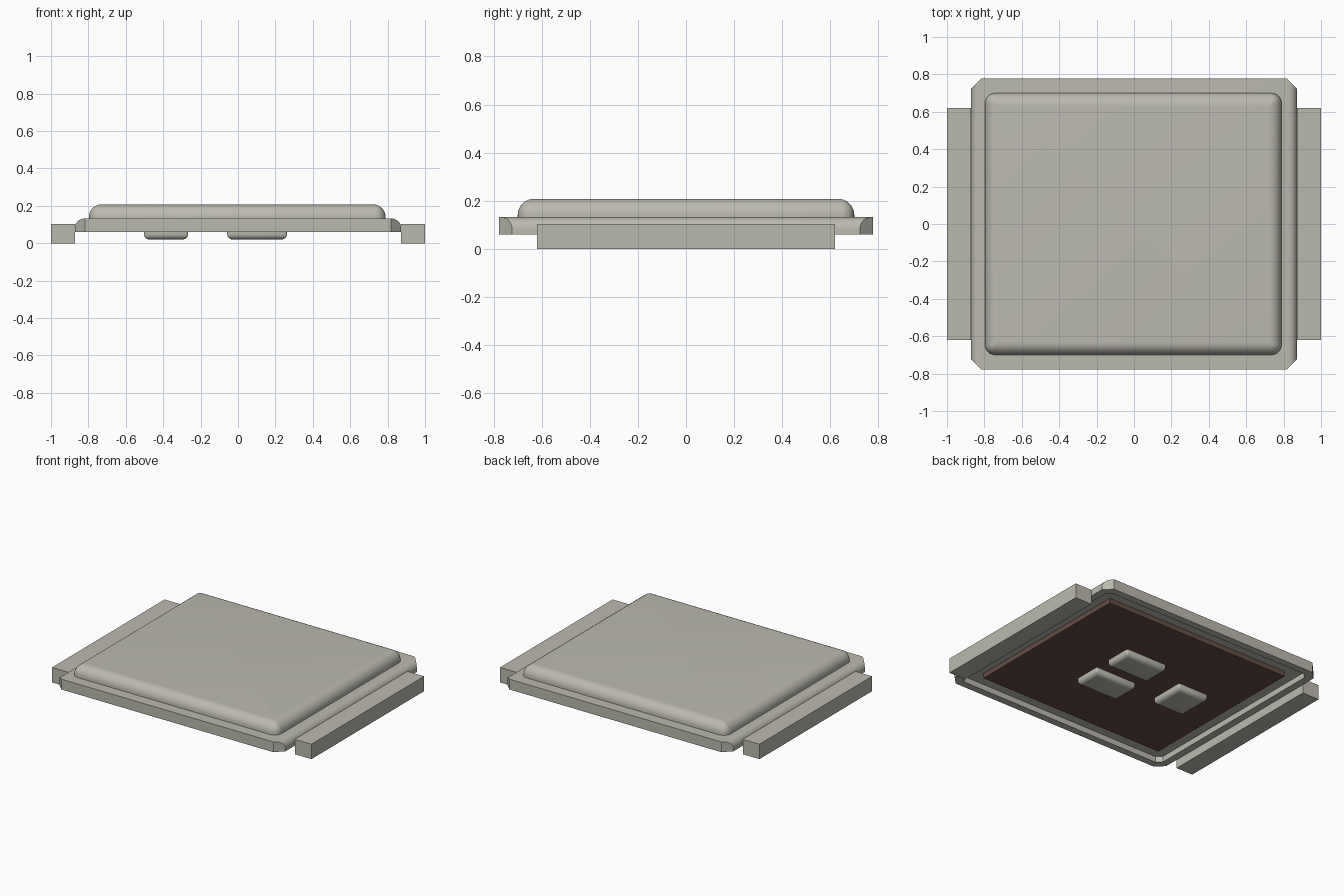
import bpy, bmesh
from math import sin, cos, pi, radians

cube = bpy.data.objects.get("Cube")
if cube:
    bpy.data.objects.remove(cube)


def material(name, color):
    m = bpy.data.materials.new(name)
    m.use_nodes = True
    m.diffuse_color = (*color, 1)
    m.node_tree.nodes["Principled BSDF"].inputs["Base Color"].default_value = (*color, 1)
    return m


metal = material("warm grey metal", (0.5, 0.49, 0.43))
die_brown = material("dark brown", (0.13, 0.075, 0.06))


def outline(hx, hy, corner, segs):
    """Rectangle with rounded corners (one segment gives a chamfer)."""
    pts = []
    for k, (sx, sy) in enumerate([(1, 1), (-1, 1), (-1, -1), (1, -1)]):
        for i in range(segs + 1):
            a = (k + i / segs) * pi / 2
            pts.append((sx * (hx - corner) + corner * cos(a),
                        sy * (hy - corner) + corner * sin(a)))
    return pts


def loft(name, rings, mat, segs=1, center=(0, 0)):
    """Skin a stack of (half x, half y, corner, z) rings and cap both ends."""
    bm = bmesh.new()
    loops = [[bm.verts.new((x + center[0], y + center[1], z))
              for x, y in outline(hx, hy, c, segs)] for hx, hy, c, z in rings]
    n = len(loops[0])
    for a, b in zip(loops, loops[1:]):
        for i in range(n):
            j = (i + 1) % n
            bm.faces.new((a[i], a[j], b[j], b[i]))
    bm.faces.new(loops[0][::-1])
    bm.faces.new(loops[-1])
    bmesh.ops.recalc_face_normals(bm, faces=bm.faces)
    mesh = bpy.data.meshes.new(name)
    bm.to_mesh(mesh)
    bm.free()
    mesh.materials.append(mat)
    obj = bpy.data.objects.new(name, mesh)
    bpy.context.collection.objects.link(obj)
    bpy.ops.object.select_all(action="DESELECT")
    obj.select_set(True)
    bpy.context.view_layer.objects.active = obj
    bpy.ops.object.shade_smooth_by_angle(angle=radians(30))
    return obj


def rounded_stack(hx, hy, corner, z_base, z_end, radius, steps=8):
    """Straight wall from z_base that rolls over to a flat face at z_end."""
    sign = 1 if z_end > z_base else -1
    rings = [(hx, hy, corner, z_base)]
    for i in range(steps + 1):
        a = i / steps * pi / 2
        d = radius * (1 - cos(a))
        rings.append((hx - d, hy - d, max(corner - d, 0.004),
                      z_end - sign * radius * (1 - sin(a))))
    return rings


# Flanged can: hollow below, chamfered corners, side edges rolled over in x only
HX, HY, CH, LIP, R = 0.872, 0.778, 0.055, 0.05, 0.05
flange = [(HX - LIP, HY - LIP, 0.035, 0.1), (HX - LIP, HY - LIP, 0.035, 0.06),
          (HX, HY, CH, 0.06)]
for i in range(9):
    a = i / 8 * pi / 2
    d = R * (1 - cos(a))
    flange.append((HX - d, HY, CH - d, 0.132 - R * (1 - sin(a))))


def chamfer_outline(hx, hy, c, segs):
    return [(hx, hy - c), (hx - c, hy), (c - hx, hy), (-hx, hy - c),
            (-hx, c - hy), (c - hx, -hy), (hx - c, -hy), (hx, c - hy)]


round_outline, outline = outline, chamfer_outline
loft("can_flange", flange, metal)
outline = round_outline

# Raised lid with a rolled top edge
loft("raised_lid", rounded_stack(0.793, 0.7, 0.055, 0.13, 0.208, 0.068),
     metal, segs=6, center=(-0.004, 0))

# Side terminals reaching down to the ground
for name, s in (("left_terminal", 1), ("right_terminal", -1)):
    box = [(0.064, 0.62, 0, z) for z in (0, 0.104)]
    outline = lambda hx, hy, c, segs: [(hx, hy), (-hx, hy), (-hx, -hy), (hx, -hy)]
    loft(name, box, metal, center=(s * 0.936, 0))

# Dark die set in the cavity
loft("die", [(0.72, 0.62, 0, z) for z in (0.065, 0.105)], die_brown)
outline = round_outline

# Contact pads under the die, lower edges rounded
for name, x, y, hx, hy in (("contact_pad_back", 0.102, 0.15, 0.16, 0.097),
                           ("contact_pad_front", 0.102, -0.15, 0.16, 0.097),
                           ("contact_pad_side", -0.385, 0, 0.118, 0.125)):
    loft(name, rounded_stack(hx, hy, 0.012, 0.07, 0.02, 0.03, 6),
         metal, segs=3, center=(x, y))
